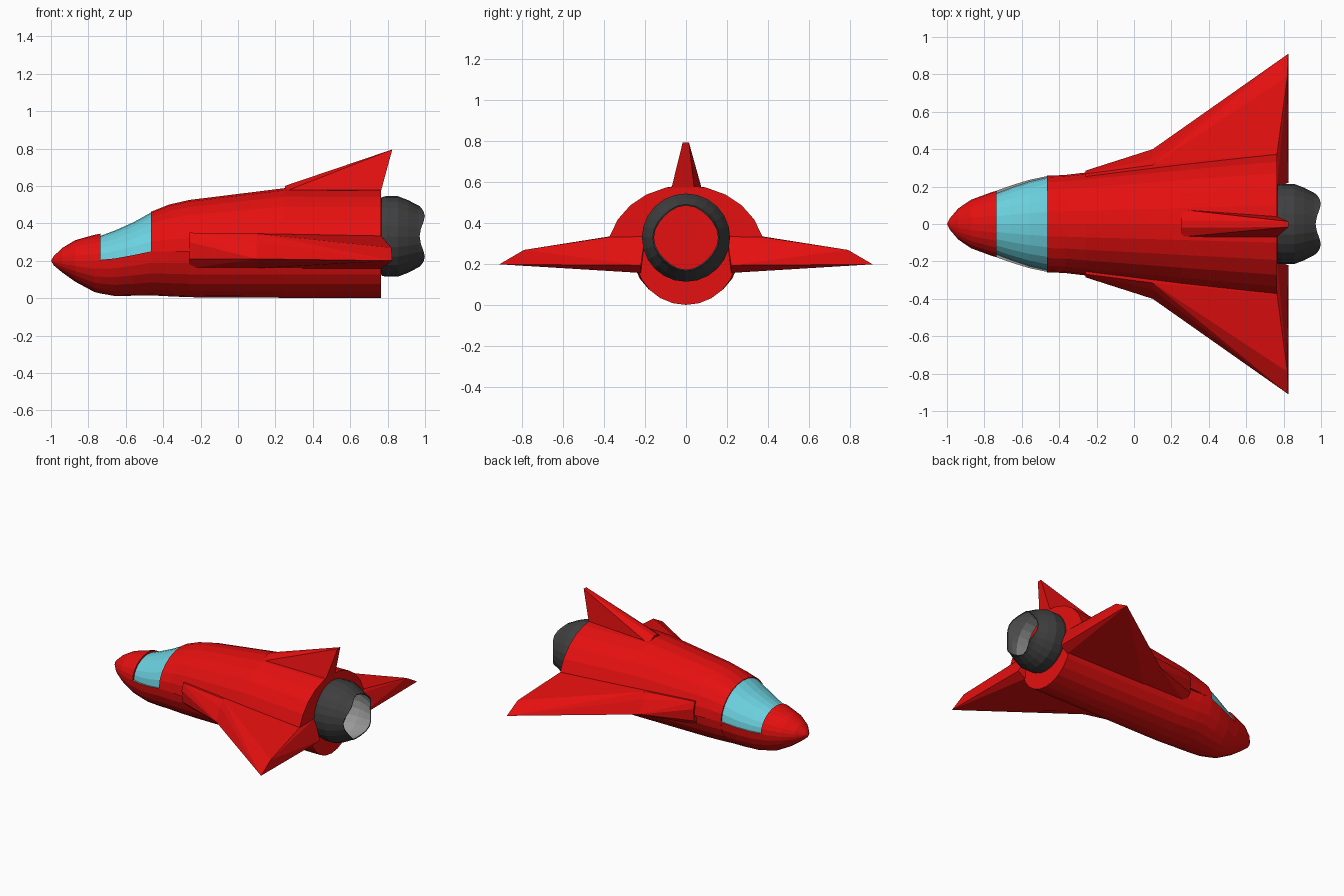
import bpy, bmesh, math
from mathutils import Vector

if "Cube" in bpy.data.objects:
    bpy.data.objects.remove(bpy.data.objects["Cube"])


def material(name, r, g, b):
    m = bpy.data.materials.new(name)
    m.diffuse_color = (r, g, b, 1)
    m.use_nodes = True
    m.node_tree.nodes["Principled BSDF"].inputs["Base Color"].default_value = m.diffuse_color
    return m


RED = material("red_paint", 0.78, 0.005, 0.005)
CYAN = material("cyan_glass", 0.15, 0.65, 0.75)
DARK = material("dark_metal", 0.05, 0.05, 0.05)
GREY = material("grey_lining", 0.32, 0.32, 0.32)


def finish(name, bm, mats):
    bmesh.ops.remove_doubles(bm, verts=bm.verts, dist=1e-4)
    bmesh.ops.recalc_face_normals(bm, faces=bm.faces)
    me = bpy.data.meshes.new(name)
    bm.to_mesh(me)
    bm.free()
    for m in mats:
        me.materials.append(m)
    ob = bpy.data.objects.new(name, me)
    bpy.context.collection.objects.link(ob)
    return ob


def loft(bm, rings, mat_rule):
    rows = [[bm.verts.new(p) for p in ring] for ring in rings]
    n = len(rows[0])
    for i in range(len(rows) - 1):
        for j in range(n):
            k = (j + 1) % n
            f = bm.faces.new((rows[i][j], rows[i][k], rows[i + 1][k], rows[i + 1][j]))
            f.material_index = mat_rule(i, j)
    return rows


def hulls(name, groups, sides=(1,)):
    bm = bmesh.new()
    for s in sides:
        for pts in groups:
            vs = [bm.verts.new((x, y * s, z)) for x, y, z in pts]
            r = bmesh.ops.convex_hull(bm, input=vs)
            junk = {v for v in r["geom_interior"] + r["geom_unused"]
                    if isinstance(v, bmesh.types.BMVert)}
            bmesh.ops.delete(bm, geom=list(junk), context='VERTS')
    return finish(name, bm, [RED])


# Fuselage: stations of x, top, split height, bottom, upper and lower half width
N = 12
STATIONS = [
    (-1.00, .20, .20, .20, 0, 0),
    (-.985, .225, .20, .175, .03, .03),
    (-.94, .268, .20, .138, .083, .083),
    (-.87, .31, .20, .088, .130, .130),
    (-.77, .338, .20, .034, .167, .167),
    (-.735, .345, .205, .025, .178, .178),
    (-.735, .333, .205, .025, .163, .178),
    (-.66, .361, .212, .012, .192, .205),
    (-.56, .405, .230, .013, .226, .236),
    (-.465, .458, .250, .015, .248, .256),
    (-.465, .462, .250, .015, .258, .258),
    (-.37, .50, .25, .010, .262, .260),
    (-.26, .525, .25, .005, .275, .255),
    (.25, .588, .25, .002, .330, .25),
    (.765, .585, .25, .002, .385, .25)]


def section(x, top, mid, bot, wu, wl):
    up = [(x, wu * math.cos(a), mid + (top - mid) * math.sin(a))
          for a in (math.pi * j / N for j in range(N + 1))]
    low = [(x, -wl * math.cos(a), mid - (mid - bot) * math.sin(a))
           for a in (math.pi * j / N for j in range(N + 1))]
    return up + low


def body_mat(i, j):
    if 6 <= i <= 8:  # canopy glass and its ledge
        if j < N:
            return 1
        if j in (N, 2 * N + 1):
            return 2
    return 0


bm = bmesh.new()
rows = loft(bm, [section(*s) for s in STATIONS], body_mat)
bm.faces.new(rows[-1])
finish("fuselage", bm, [RED, CYAN, GREY])

# Delta wings: narrow strake in front, swept panel behind
strake = [(-.26, .20, .35), (-.26, .268, .35), (-.26, .285, .30), (-.26, .275, .21),
          (-.26, .22, .16), (.1, .20, .345), (.1, .315, .345), (.1, .35, .30),
          (.1, .40, .21), (.1, .22, .16)]
panel = [(.1, .20, .345), (.1, .315, .345), (.1, .35, .30), (.1, .40, .21), (.1, .22, .16),
         (.765, .20, .335), (.765, .378, .333), (.82, .79, .27), (.825, .91, .20),
         (.825, .70, .20), (.825, .22, .195), (.765, .22, .158)]
hulls("wings", [strake, panel], (1, -1))

# Tail fin
hulls("tail_fin", [[
    (.25, .078, .565), (.25, -.07, .57), (.25, .02, .60), (.25, -.02, .60),
    (.765, .04, .575), (.765, -.07, .575), (.765, .025, .60), (.765, -.05, .60),
    (.825, .014, .795), (.825, -.016, .795)]])

# Engine nozzle: open tube with a wavy rim and grey lining
SEG = 24
PROFILE = [(.76, .19, 0), (.768, .21, 0), (.79, .215, 0), (.855, .215, 0), (.91, .194, 0),
           (.965, .165, 0), (.985, .158, .014), (.983, .152, .014), (.91, .184, 0),
           (.855, .203, 0), (.77, .2, 0)]
bm = bmesh.new()
rings = []
for x, r, wave in PROFILE:
    ring = []
    for k in range(SEG):
        a = 2 * math.pi * k / SEG
        w = wave * math.cos(4 * a)
        ring.append((x - w, (r + .3 * w) * math.cos(a), .33 + (r + .3 * w) * math.sin(a)))
    rings.append(ring)
loft(bm, rings, lambda i, j: 1 if i >= 7 else 0)
finish("engine_nozzle", bm, [DARK, GREY])
